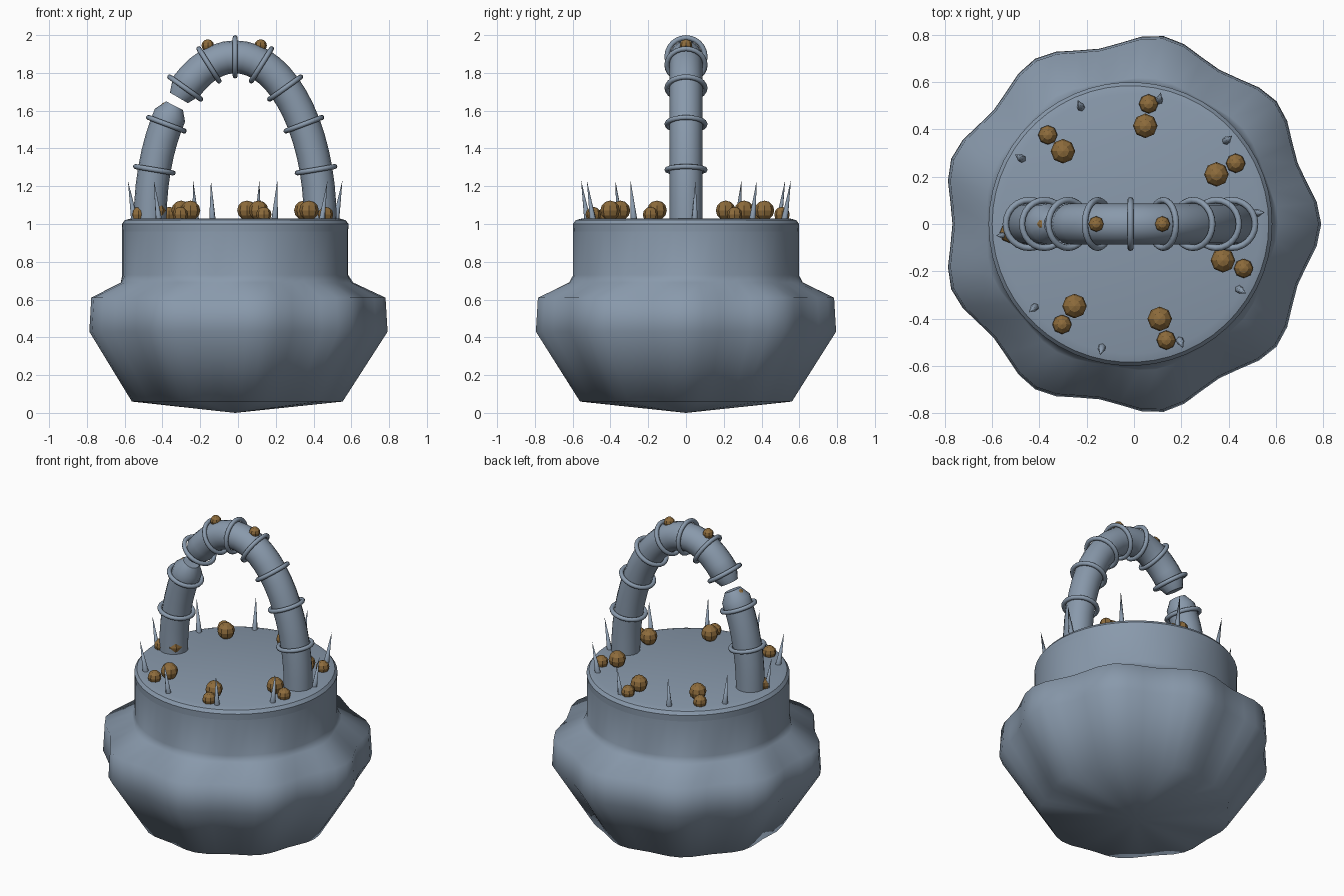
import bpy, bmesh, math
from mathutils import Vector, Matrix

if "Cube" in bpy.data.objects:
    bpy.data.objects.remove(bpy.data.objects["Cube"])

CX = -0.015                      # axis of the pot
A, B, Z0 = 0.45, 0.865, 1.02     # handle ellipse


def material(name, rgb):
    m = bpy.data.materials.new(name)
    m.diffuse_color = (*rgb, 1)
    m.use_nodes = True
    m.node_tree.nodes["Principled BSDF"].inputs["Base Color"].default_value = m.diffuse_color
    return m


SLATE = material("slate_blue", (0.25, 0.32, 0.41))
BROWN = material("barnacle_brown", (0.27, 0.15, 0.045))


def finish(name, bm, mat, angle=None):
    bmesh.ops.recalc_face_normals(bm, faces=bm.faces)
    me = bpy.data.meshes.new(name)
    bm.to_mesh(me)
    bm.free()
    me.materials.append(mat)
    if angle is not None:
        me.shade_smooth()
        me.set_sharp_from_angle(angle=math.radians(angle))
    ob = bpy.data.objects.new(name, me)
    bpy.context.collection.objects.link(ob)
    return ob


def skin(bm, rings, wrap=False):
    """Bridge rings of points with quads; cap the ends or close the loop."""
    loops = [[bm.verts.new(p) for p in r] for r in rings]
    n = len(loops[0])
    pairs = list(zip(loops, loops[1:]))
    if wrap:
        pairs.append((loops[-1], loops[0]))
    for a, b in pairs:
        for i in range(n):
            j = (i + 1) % n
            bm.faces.new((a[i], a[j], b[j], b[i]))
    return loops


def circle(r, z, n, wave=0.0):
    pts = []
    for i in range(n):
        t = 2 * math.pi * i / n
        q = r + wave * math.cos(9 * t)
        pts.append((CX + q * math.cos(t), q * math.sin(t), z))
    return pts


def fan(bm, loop, point):
    c = bm.verts.new(point)
    for i in range(len(loop)):
        bm.faces.new((loop[i], loop[(i + 1) % len(loop)], c))


# Pot body with nine soft lobes
N = 54
bm = bmesh.new()
loops = skin(bm, [circle(r, z, N, w) for r, z, w in [
    (0.555, 0.06, 0.014), (0.78, 0.43, 0.027), (0.77, 0.61, 0.026),
    (0.615, 0.69, 0.01), (0.598, 0.73, 0.0), (0.598, 1.0, 0.0)]])
fan(bm, loops[0], (CX, 0, 0))
finish("pot_body", bm, SLATE, 70)

# Lid
bm = bmesh.new()
loops = skin(bm, [circle(r, z, N) for r, z in [
    (0.597, 0.94), (0.6, 1.0), (0.585, 1.02), (0.55, 1.03)]])
fan(bm, loops[0], (CX, 0, 0.94))
fan(bm, loops[-1], (CX, 0, 1.03))
finish("lid", bm, SLATE, 30)


# Handle helpers: point and frame on the elliptical arch
def arch(deg):
    t = math.radians(deg)
    p = Vector((CX + A * math.cos(t), 0, Z0 + B * math.sin(t)))
    tan = Vector((-A * math.sin(t), 0, B * math.cos(t))).normalized()
    return p, tan, Vector((tan.z, 0, -tan.x))     # position, tangent, outward


def arch_ring(deg, r, n=16):
    p, _, out = arch(deg)
    return [p + r * (math.cos(k) * out + math.sin(k) * Vector((0, 1, 0)))
            for k in (2 * math.pi * i / n for i in range(n))]


def handle_piece(name, stations):
    bm = bmesh.new()
    loops = skin(bm, [arch_ring(d, r) for d, r in stations])
    bm.faces.new(loops[0])
    bm.faces.new(loops[-1])
    finish(name, bm, SLATE, 35)


# Broken handle: long arch and short stump, both tapering at the break
R = 0.087
handle_piece("handle_arch", [(d, R) for d in range(0, 121, 6)] + [(125, R), (131.5, 0.055)])
handle_piece("handle_stump", [(180 - d, R) for d in range(0, 37, 6)] + [(140, R), (135.5, 0.05)])

# Bands around the handle
for k in range(1, 10):
    p, tan, out = arch(18 * k)
    major, minor = 0.101, 0.0135
    rings = []
    for i in range(24):
        u = 2 * math.pi * i / 24
        d = math.cos(u) * out + math.sin(u) * Vector((0, 1, 0))
        rings.append([p + d * (major + minor * math.cos(v)) + tan * minor * math.sin(v)
                      for v in (2 * math.pi * j / 8 for j in range(8))])
    bm = bmesh.new()
    skin(bm, rings, wrap=True)
    finish("handle_band_%d" % k, bm, SLATE, 60)


# Barnacles: faceted balls
def barnacle(name, pos, r):
    bm = bmesh.new()
    bmesh.ops.create_uvsphere(bm, u_segments=8, v_segments=6, radius=r,
                              matrix=Matrix.Translation(pos))
    finish(name, bm, BROWN)


for k in range(7):
    t = math.radians(30 + 360 / 7 * k)
    for label, d, z, r in (("large", 0.42, 1.072, 0.052), ("small", 0.514, 1.05, 0.041)):
        barnacle("barnacle_%s_%d" % (label, k + 1),
                 (CX + d * math.cos(t), d * math.sin(t), z), r)
for k, (x, z) in enumerate([(-0.16, 1.945), (0.12, 1.945), (-0.383, 1.612)]):
    barnacle("handle_barnacle_%d" % (k + 1), (x, 0, z), 0.033)

# Spikes leaning outward around the rim
for k in range(10):
    t = math.radians(5 + 36 * k)
    d = Vector((math.cos(t), math.sin(t), 0))
    c = Vector((CX, 0, 0))
    base = c + d * 0.535 + Vector((0, 0, 1.02))
    tip = c + d * 0.57 + Vector((0, 0, 1.23))
    axis = tip - base
    rot = axis.to_track_quat('Z', 'Y').to_matrix().to_4x4()
    bm = bmesh.new()
    bmesh.ops.create_cone(bm, cap_ends=True, segments=6, radius1=0.018, radius2=0.0,
                          depth=axis.length,
                          matrix=Matrix.Translation((base + tip) / 2) @ rot)
    finish("spike_%d" % (k + 1), bm, SLATE, 65)
